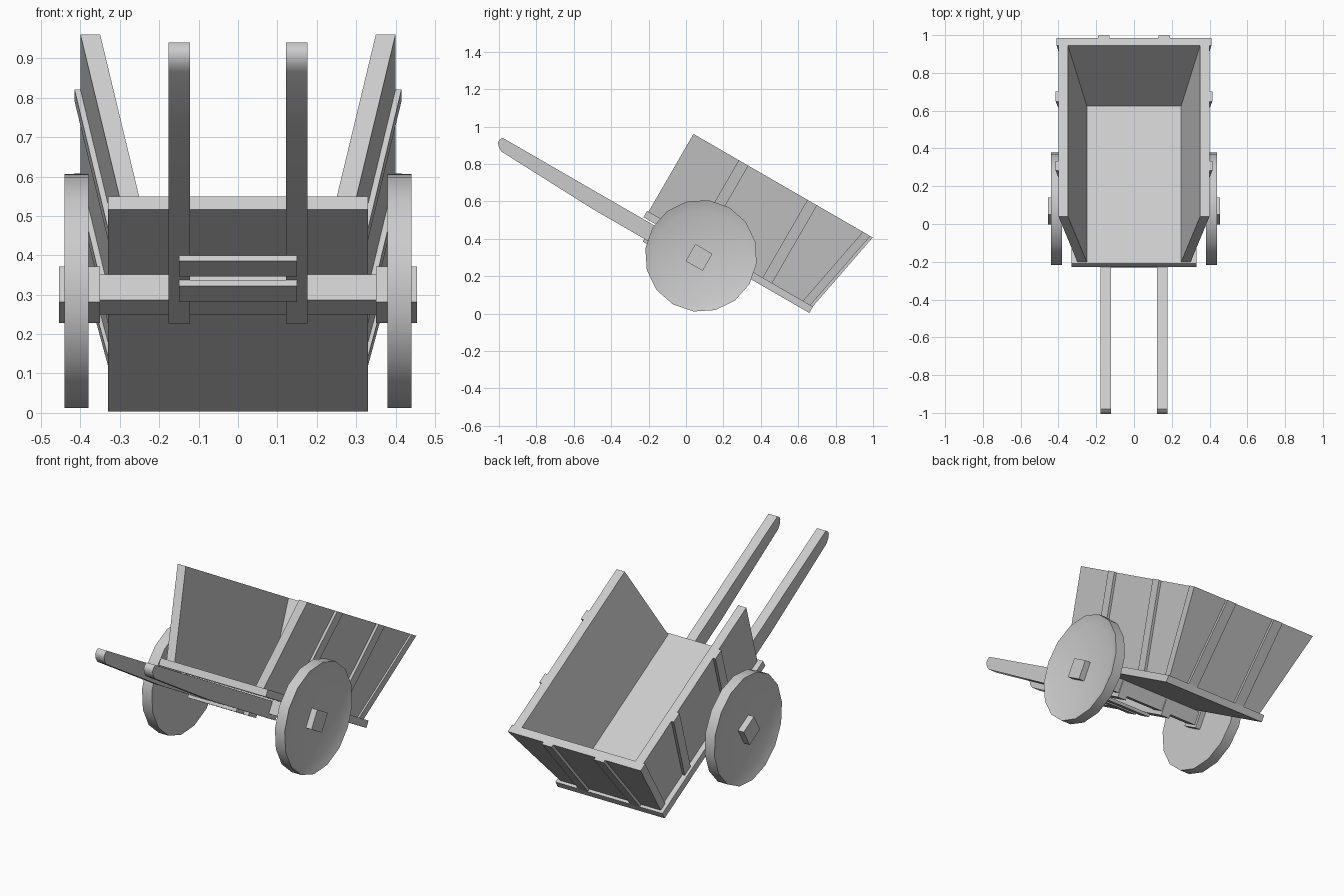
import bpy, bmesh, math
from mathutils import Matrix, Vector

cube = bpy.data.objects.get("Cube")
if cube:
    bpy.data.objects.remove(cube, do_unlink=True)

# One plain grey for the whole cart
grey = bpy.data.materials.new("plain_grey")
grey.use_nodes = True
colour = (0.6, 0.6, 0.6, 1)
grey.diffuse_color = colour
grey.node_tree.nodes["Principled BSDF"].inputs["Base Color"].default_value = colour

# Everything is built level, then the cart is tipped back onto its tail
TILT = Matrix.Rotation(math.radians(-30), 4, 'X')
AXLE_Y, AXLE_Z = -0.09, 0.295
FLOOR, RIM = 0.372, 0.852


def finish(name, bm):
    bmesh.ops.recalc_face_normals(bm, faces=bm.faces)
    bm.transform(TILT)
    mesh = bpy.data.meshes.new(name)
    bm.to_mesh(mesh)
    bm.free()
    mesh.materials.append(grey)
    ob = bpy.data.objects.new(name, mesh)
    bpy.context.collection.objects.link(ob)
    return ob


def loft(name, start, end):
    """Solid between two matching outlines."""
    bm = bmesh.new()
    a = [bm.verts.new(p) for p in start]
    b = [bm.verts.new(p) for p in end]
    bm.faces.new(a)
    bm.faces.new(b)
    for i in range(len(a)):
        j = (i + 1) % len(a)
        bm.faces.new((a[i], a[j], b[j], b[i]))
    return finish(name, bm)


def prism(name, profile, x0, x1):
    return loft(name, [(x0, y, z) for y, z in profile], [(x1, y, z) for y, z in profile])


def box(name, x0, x1, y0, y1, z0, z1):
    return prism(name, [(y0, z0), (y1, z0), (y1, z1), (y0, z1)], x0, x1)


def rect(x0, x1, y0, y1, z):
    return [(x0, y0, z), (x1, y0, z), (x1, y1, z), (x0, y1, z)]


def smooth(ob):
    bpy.ops.object.select_all(action='DESELECT')
    ob.select_set(True)
    bpy.context.view_layer.objects.active = ob
    bpy.ops.object.shade_smooth_by_angle(angle=math.radians(35))


# Bed and tail board
box("floor", -0.33, 0.33, -0.455, 0.569, 0.333, FLOOR)
loft("tail_board", rect(-0.31, 0.31, 0.507, 0.553, FLOOR), rect(-0.41, 0.41, 0.6, 0.646, RIM))

# Axle beam and planks joining the handles
half = 0.0375
box("axle_beam", -0.35, 0.35, AXLE_Y - half, AXLE_Y + half, AXLE_Z - half, AXLE_Z + half)
for name, y in (("front_handle_plank", -0.393), ("rear_handle_plank", -0.267)):
    box(name, -0.15, 0.15, y, y + 0.078, 0.218, 0.235)

handle_profile = [(-0.046, 0.235), (-0.71, 0.235), (-1.287, 0.257), (-1.311, 0.27),
                  (-1.327, 0.288), (-1.329, 0.305), (-1.319, 0.324), (-0.046, 0.324)]


def wheel(name, side):
    """Solid wheel with a recessed outer disc."""
    bm = bmesh.new()
    bmesh.ops.create_cone(bm, cap_ends=True, segments=16, radius1=0.3, radius2=0.3, depth=0.06)
    outer = max(bm.faces, key=lambda f: f.calc_center_median().z)
    bmesh.ops.inset_region(bm, faces=[outer], thickness=0.058)
    bmesh.ops.translate(bm, verts=outer.verts, vec=(0, 0, -0.02))
    bm.transform(Matrix.Translation((side * 0.41, AXLE_Y + 0.005, AXLE_Z + 0.013))
                 @ Matrix.Rotation(side * math.pi / 2, 4, 'Y'))
    smooth(finish(name, bm))


for label, s in (("left", 1), ("right", -1)):
    # Flared side board, ending against the sloping tail board
    loft(label + "_side_board",
         rect(s * 0.25, s * 0.3, -0.446, 0.507, FLOOR),
         rect(s * 0.35, s * 0.4, -0.446, 0.6, RIM))
    # Upright battens
    for pos, y in (("front", -0.166), ("rear", 0.258)):
        loft(f"{label}_{pos}_side_batten",
             rect(s * 0.29, s * 0.315, y, y + 0.059, FLOOR),
             rect(s * 0.39, s * 0.415, y, y + 0.059, RIM))
    loft(label + "_tail_batten",
         rect(s * 0.13, s * 0.19, 0.545, 0.568, FLOOR),
         rect(s * 0.13, s * 0.19, 0.638, 0.661, RIM))
    # Handle, wheel and square hub
    smooth(prism(label + "_handle", handle_profile, s * 0.122, s * 0.177))
    wheel(label + "_wheel", s)
    hub = 0.0525
    box(label + "_hub", s * 0.35, s * 0.455, AXLE_Y - hub, AXLE_Y + hub, AXLE_Z - hub, AXLE_Z + hub)
